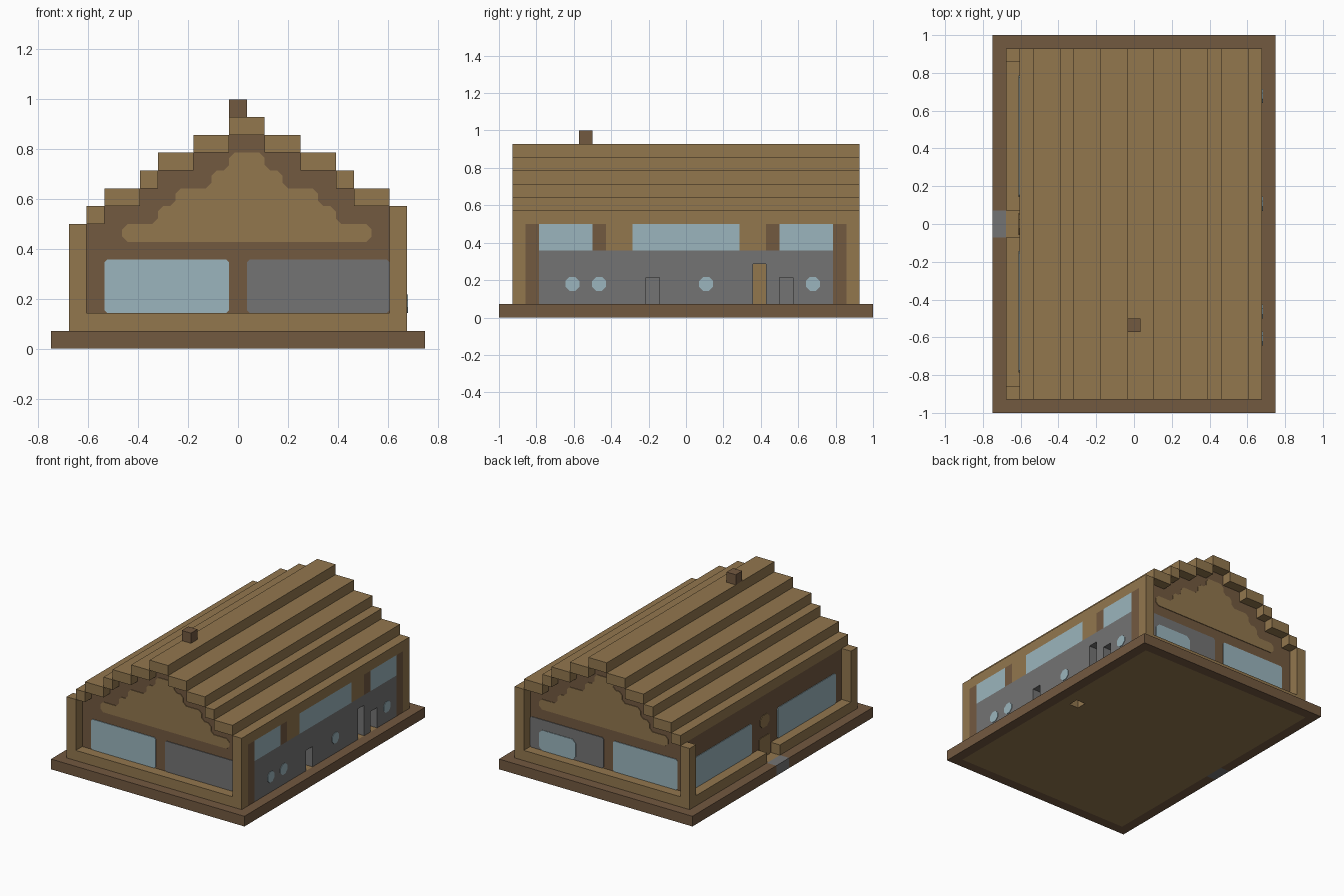
import bpy, bmesh
from mathutils import Vector

U = 1 / 14  # one building block

cube = bpy.data.objects.get("Cube")
if cube:
    bpy.data.objects.remove(cube, do_unlink=True)


def material(name, rgb):
    m = bpy.data.materials.new(name)
    m.use_nodes = True
    m.diffuse_color = (*rgb, 1)
    m.node_tree.nodes["Principled BSDF"].inputs["Base Color"].default_value = (*rgb, 1)
    return m


TAN = material("tan_wood", (0.288, 0.184, 0.076))
BROWN = material("brown_wood", (0.171, 0.100, 0.051))
GREY = material("grey_stone", (0.174, 0.174, 0.174))
GLASS = material("pale_glass", (0.328, 0.462, 0.509))


def finish(name, bm, mat):
    bmesh.ops.recalc_face_normals(bm, faces=bm.faces)
    mesh = bpy.data.meshes.new(name)
    bm.to_mesh(mesh)
    bm.free()
    if mat:
        mesh.materials.append(mat)
    ob = bpy.data.objects.new(name, mesh)
    bpy.context.collection.objects.link(ob)
    return ob


def box(name, xs, ys, zs, mat):
    """Box given by its ranges in blocks."""
    bm = bmesh.new()
    bmesh.ops.create_cube(bm, size=1)
    for v in bm.verts:
        v.co = [U * (a if c < 0 else b) for c, (a, b) in zip(v.co, (xs, ys, zs))]
    return finish(name, bm, mat)


def prism(name, pts, axis, a, b, mat):
    """Outline of (side, height) pairs in blocks, extruded along x or y."""
    def place(p, d):
        return Vector((d, p[0], p[1]) if axis == "x" else (p[0], d, p[1])) * U
    bm = bmesh.new()
    face = bm.faces.new([bm.verts.new(place(p, a)) for p in pts])
    new = bmesh.ops.extrude_face_region(bm, geom=[face])["geom"]
    bmesh.ops.translate(bm, vec=place((0, 0), b - a),
                        verts=[v for v in new if isinstance(v, bmesh.types.BMVert)])
    return finish(name, bm, mat)


def plate(name, pts, axis, at, out, mat, cut=0.25):
    """Thin painted panel with clipped corners."""
    soft = []
    for i, p in enumerate(pts):
        p = Vector(p)
        for q in (Vector(pts[i - 1]), Vector(pts[(i + 1) % len(pts)])):
            soft.append(p + (q - p).normalized() * cut)
    return prism(name, soft, axis, at, at + out, mat)


def rect(a, b, c, d):
    return [(a, c), (b, c), (b, d), (a, d)]


def carve(target, cutters):
    for c in cutters:
        mod = target.modifiers.new("opening", "BOOLEAN")
        mod.operation = "DIFFERENCE"
        mod.solver = "EXACT"
        mod.object = c
        bpy.context.view_layer.objects.active = target
        bpy.ops.object.modifier_apply(modifier=mod.name)
        bpy.data.objects.remove(c, do_unlink=True)


# Base: floor, rim and entrance step
floor = box("floor", (-9.5, 9.5), (-13, 13), (0, 1), TAN)
carve(floor, [box("floor_cutter", (7.5, 8.5), (1, 2), (-1, 2), None)])
box("left_rim", (9.5, 10.5), (-14, 14), (0, 1), BROWN)
box("entrance_step", (-10.5, -9.5), (-1, 1), (0, 1), GREY)
for s, end in ((-1, "front"), (1, "back")):
    box(end + "_rim", (-9.5, 9.5), sorted((13 * s, 14 * s)), (0, 1), BROWN)
    box(end + "_right_rim", (-10.5, -9.5), sorted((s, 14 * s)), (0, 1), BROWN)

# Stepped roof
edges = [-8.5, -7.5, -5.5, -4.5, -2.5, -0.5, 1.5, 3.5, 5.5, 6.5, 8.5, 9.5]
tops = [13 - abs(i - 5) for i in range(11)]
for i, top in enumerate(tops):
    box(f"roof_slab_{i}", edges[i:i + 2], (-13, 13), (top - 1, top), TAN)
box("chimney", (-0.5, 0.5), (-8, -7), (13, 14), BROWN)

# House body under the roof
outline = [(-8.5, 1)]
for i, top in enumerate(tops[:-1]):
    outline += [(edges[i], top - 1), (edges[i + 1], top - 1)]
outline.append((8.5, 1))
prism("house_body", outline, "y", -12, 12, BROWN)

# Gable ends: pillars, rails, windows and stepped panel
rows = [(-6.5, 7.5), (-4.5, 5.5), (-3.5, 4.5), (-1.5, 2.5), (-0.5, 1.5)]
left, right = [], []
for i, (a, b) in enumerate(rows):
    left += [(a, 6 + i), (a, 7 + i)]
    right += [(b, 6 + i), (b, 7 + i)]
gable = left + right[::-1]
for s, end in ((-1, "front"), (1, "back")):
    ys = sorted((12 * s, 13 * s))
    box(end + "_right_pillar", (-9.5, -8.5), ys, (1, 7), TAN)
    box(end + "_left_pillar", (8.5, 9.5), ys, (1, 7), TAN)
    box(end + "_rail", (-8.5, 8.5), ys, (1, 2), TAN)
    plate(end + "_gable_panel", gable, "y", 12 * s, 0.06 * s, TAN, 0.3)
    plate(end + "_window", rect(-7.5, -0.5, 2, 5), "y", 12 * s, 0.06 * s, GLASS, 0.15)
    plate(end + "_stone_panel", rect(0.5, 8.5, 2, 5), "y", 12 * s, 0.06 * s, GREY, 0.15)
    # Porch side
    box(end + "_porch_rail", (-9.5, -8.5), sorted((s, 12 * s)), (1, 2), TAN)
    plate(end + "_porch_window", rect(*sorted((2 * s, 11 * s)), 2, 5),
          "x", -8.5, -0.06, GLASS, 0.15)
plate("back_small_window", rect(3.5, 7.5, 2, 4), "y", 12.06, 0.05, GLASS, 0.35)
plate("porch_door", rect(-0.8, 0.8, 1, 3), "x", -8.5, -0.06, TAN, 0.1)
plate("porch_round_panel", rect(-0.7, 0.7, 3.9, 5.1), "x", -8.5, -0.06, TAN, 0.35)

# Left wall: stone lower part with recessed doorways
wall = box("stone_wall", (8.5, 9.5), (-11, 11), (1, 5), GREY)
doors = [(-3, 3, GREY), (5, 4, TAN), (7, 3, GREY)]
carve(wall, [box("door_cutter", (8, 10), (y, y + 1), (0.5, h), None) for y, h, _ in doors])
for y, h, mat in doors:
    box("door", (8.5, 8.6), (y, y + 1), (1, h), mat)
for y in (-8.5, -6.5, 1.5, 9.5):
    plate("porthole", rect(y - 0.52, y + 0.52, 2, 3.04), "x", 9.5, 0.05, GLASS, 0.3)

# Left wall: upper windows, posts and panels
for a, b, mat, name in ((-11, -7, GLASS, "side_window"), (-7, -6, BROWN, "side_post"),
                        (-6, -4, TAN, "side_panel"), (-4, 4, GLASS, "side_window"),
                        (4, 6, TAN, "side_panel"), (6, 7, BROWN, "side_post"),
                        (7, 11, GLASS, "side_window")):
    box(name, (8.5, 9.5), (a, b), (5, 7), mat)
for a in (-12, 11):
    box("corner_post", (8.5, 9.5), (a, a + 1), (1, 7), BROWN)
